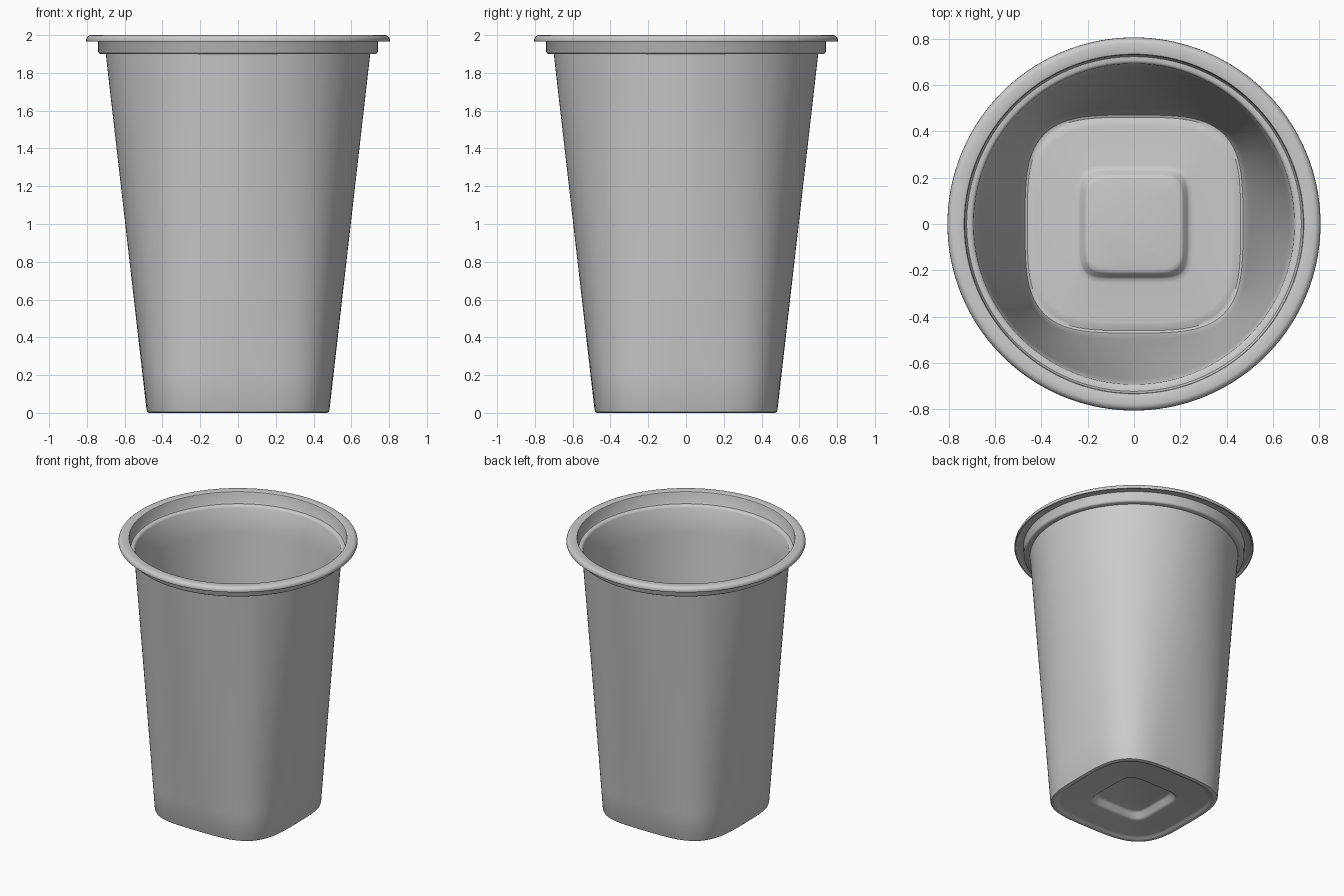
import bpy, bmesh, math

if "Cube" in bpy.data.objects:
    bpy.data.objects.remove(bpy.data.objects["Cube"])

SEG = 144


def ring(size, z, n=2.0):
    """Superellipse ring: n=2 is a circle, larger n is a rounded square."""
    pts = []
    for i in range(SEG):
        a = 2 * math.pi * i / SEG
        r = size * (abs(math.cos(a)) ** n + abs(math.sin(a)) ** n) ** (-1 / n)
        pts.append((r * math.cos(a), r * math.sin(a), z))
    return pts


def between(a, b, steps):
    """Straight loft rings between two rings."""
    return [[tuple(p[k] + (q[k] - p[k]) * s / steps for k in range(3)) for p, q in zip(a, b)]
            for s in range(1, steps)]


def loft(name, rings):
    bm = bmesh.new()
    loops = [[bm.verts.new(p) for p in r] for r in rings]
    for lo, hi in zip(loops, loops[1:]):
        for i in range(SEG):
            j = (i + 1) % SEG
            bm.faces.new((lo[i], lo[j], hi[j], hi[i]))
    bm.faces.new(loops[0][::-1])
    bm.faces.new(loops[-1])
    bmesh.ops.recalc_face_normals(bm, faces=bm.faces[:])
    mesh = bpy.data.meshes.new(name)
    bm.to_mesh(mesh)
    bm.free()
    ob = bpy.data.objects.new(name, mesh)
    bpy.context.collection.objects.link(ob)
    bpy.context.view_layer.objects.active = ob
    ob.select_set(True)
    bpy.ops.object.shade_smooth_by_angle(angle=math.radians(35))
    return ob


N, P = 3.6, 6.0   # roundness of the base and of the raised centre panel

# underside: centre recess, floor, foot ring
under = [ring(s, z, n) for s, z, n in [
    (0.185, 0.060, P), (0.195, 0.057, P), (0.202, 0.050, P), (0.218, 0.025, P),
    (0.226, 0.017, P), (0.240, 0.014, P),
    (0.425, 0.014, N), (0.440, 0.011, N), (0.450, 0.003, N), (0.460, 0.0, N),
    (0.472, 0.0, N), (0.480, 0.004, N)]]

# outer wall: rounded square blending to a circle
wall_out = [ring(0.484, 0.014, N), ring(0.70, 1.90)]

# stepped collar and rolled rim
rim = [ring(r, z) for r, z in [
    (0.728, 1.90), (0.735, 1.904), (0.740, 1.912), (0.741, 1.966), (0.745, 1.972),
    (0.785, 1.974), (0.792, 1.970), (0.796, 1.965), (0.803, 1.965), (0.805, 1.970),
    (0.803, 1.982), (0.798, 1.991), (0.788, 1.998), (0.780, 2.0),
    (0.740, 2.0), (0.733, 1.997), (0.730, 1.990), (0.727, 1.920), (0.722, 1.913),
    (0.705, 1.912), (0.698, 1.909)]]

# inner wall and inside floor with the raised square
wall_in = [ring(0.692, 1.90), ring(0.476, 0.035, N)]
floor = [ring(s, z, n) for s, z, n in [
    (0.470, 0.022, N), (0.460, 0.018, N), (0.450, 0.021, N), (0.436, 0.025, N), (0.425, 0.026, N),
    (0.255, 0.026, P), (0.238, 0.029, P), (0.230, 0.036, P), (0.215, 0.062, P),
    (0.207, 0.069, P), (0.195, 0.072, P)]]

loft("cup", under
     + [wall_out[0]] + between(*wall_out, 10) + [wall_out[1]]
     + rim
     + [wall_in[0]] + between(*wall_in, 10) + [wall_in[1]]
     + floor)
